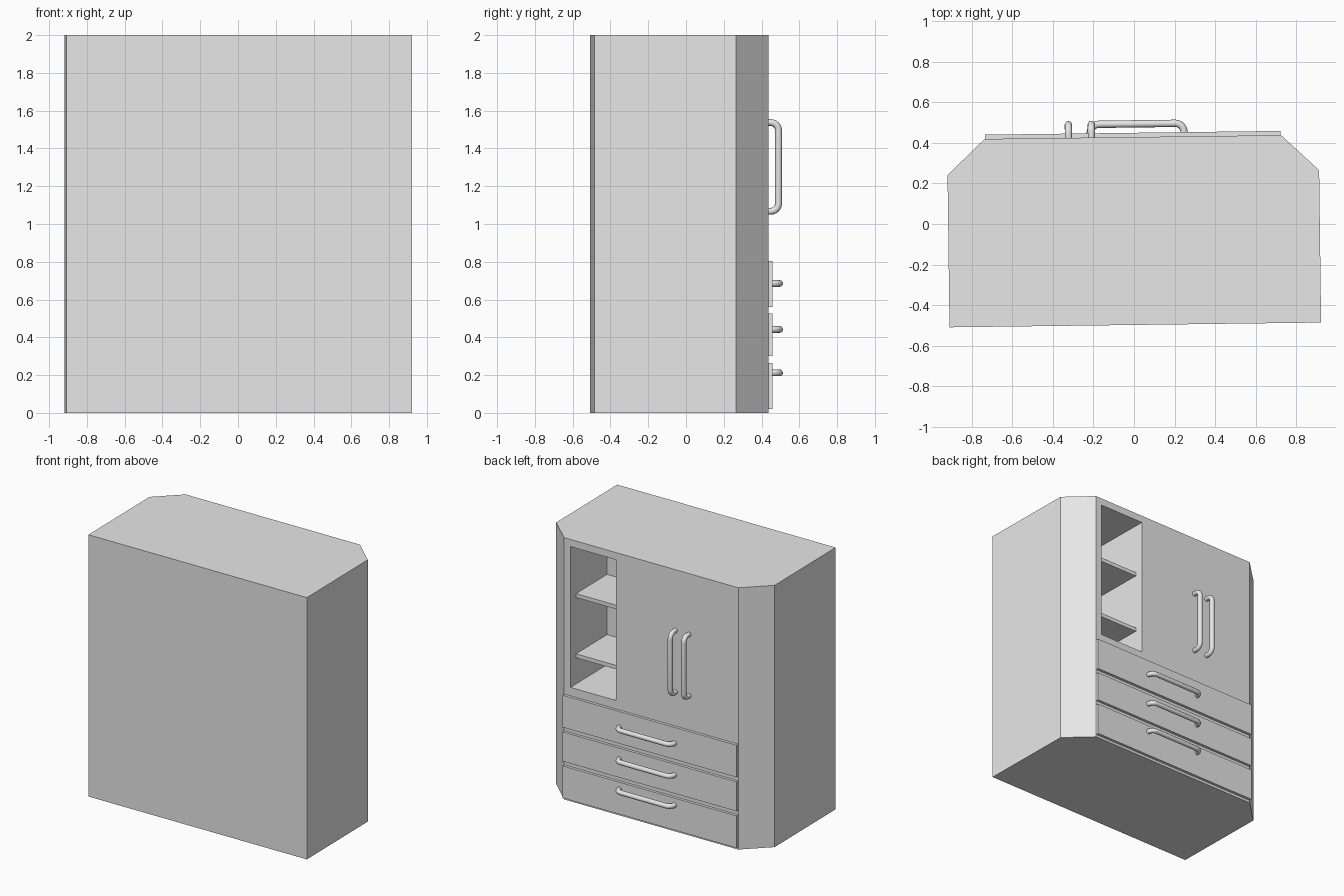
import bpy, bmesh, math
from mathutils import Vector

if "Cube" in bpy.data.objects:
    bpy.data.objects.remove(bpy.data.objects["Cube"], do_unlink=True)

TURN = 0.0128          # the whole cabinet stands very slightly turned
FACE_Y = 0.428         # plane of the doors and drawers

grey = bpy.data.materials.new("light_grey")
grey.use_nodes = True
grey.diffuse_color = (0.8, 0.8, 0.8, 1)
grey.node_tree.nodes["Principled BSDF"].inputs["Base Color"].default_value = (0.8, 0.8, 0.8, 1)


def add(name, data):
    data.materials.append(grey)
    obj = bpy.data.objects.new(name, data)
    obj.rotation_euler.z = TURN
    bpy.context.collection.objects.link(obj)
    return obj


def prism(name, outline, z0, z1):
    """Extrude a plan outline from z0 up to z1."""
    bm = bmesh.new()
    base = bm.faces.new([bm.verts.new((x, y, z0)) for x, y in outline])
    top = bmesh.ops.extrude_face_region(bm, geom=[base])["geom"]
    bmesh.ops.translate(bm, vec=(0, 0, z1 - z0),
                        verts=[v for v in top if isinstance(v, bmesh.types.BMVert)])
    bmesh.ops.recalc_face_normals(bm, faces=bm.faces)
    mesh = bpy.data.meshes.new(name)
    bm.to_mesh(mesh)
    bm.free()
    return add(name, mesh)


def box(name, x0, x1, y0, y1, z0, z1):
    return prism(name, [(x0, y0), (x1, y0), (x1, y1), (x0, y1)], z0, z1)


def handle(name, start, end, radius=0.018, bend=0.042, reach=0.493):
    """Round bar between two (x, z) points, with both ends bent back into the face."""
    a, b = (Vector((p[0], reach, p[1])) for p in (start, end))
    along, back = (b - a).normalized(), Vector((0, -1, 0))

    def corner(p, d):
        centre = p + (d + back) * bend
        arc = [centre - d * bend * math.cos(t) - back * bend * math.sin(t)
               for t in (i * math.pi / 12 for i in range(7))]
        return [p + back * (reach - FACE_Y + 0.005)] + arc

    path = corner(a, along) + corner(b, -along)[::-1]
    curve = bpy.data.curves.new(name, "CURVE")
    curve.dimensions = "3D"
    curve.bevel_depth = radius
    curve.bevel_resolution = 4
    curve.use_fill_caps = True
    spline = curve.splines.new("POLY")
    spline.points.add(len(path) - 1)
    for point, co in zip(spline.points, path):
        point.co = (*co, 1)
    spline.use_smooth = True
    return add(name, curve)


# Cabinet body with chamfered corners
half = [(0.915, -0.497), (0.915, 0.253), (0.73, FACE_Y)]
body = prism("cabinet_body", half + [(-x, y) for x, y in reversed(half)], 0, 2)

# Open shelf niche cut into the body
NICHE = (0.293, 0.676)
niche_back = FACE_Y - 0.45
cutter = box("niche_cutter", *NICHE, niche_back, 0.6, 0.87, 1.945)
cutter.hide_render = True
cut = body.modifiers.new("niche", "BOOLEAN")
cut.operation = "DIFFERENCE"
cut.solver = "EXACT"
cut.object = cutter
bpy.context.view_layer.objects.active = body
bpy.ops.object.modifier_apply(modifier=cut.name)
bpy.data.objects.remove(cutter, do_unlink=True)

# Shelves, set back from the niche opening
for name, top in (("lower_shelf", 1.10), ("upper_shelf", 1.56)):
    box(name, *NICHE, niche_back, FACE_Y - 0.068, top - 0.03, top)

# Drawer fronts with horizontal handles
drawers = (("bottom", 0.02, 0.265, 0.212), ("middle", 0.30, 0.525, 0.442), ("top", 0.56, 0.805, 0.685))
for name, z0, z1, bar in drawers:
    box(name + "_drawer_front", -0.728, 0.728, FACE_Y - 0.002, FACE_Y + 0.021, z0, z1)
    handle(name + "_drawer_handle", (-0.21, bar), (0.252, bar))

# Pair of upright door handles
for name, x in (("left_door_handle", -0.204), ("right_door_handle", -0.317)):
    handle(name, (x, 1.067), (x, 1.537))
